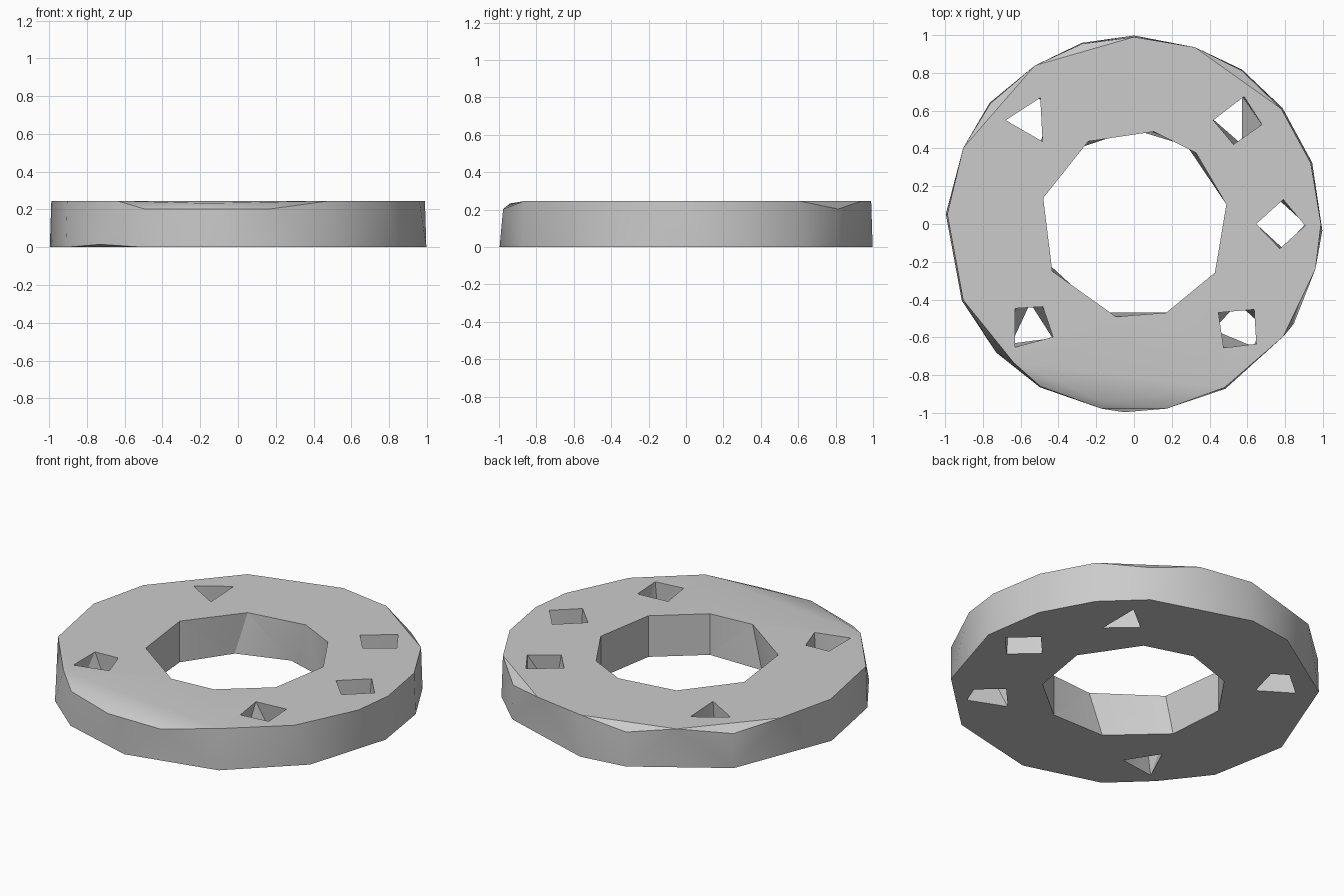
import bpy
import bmesh
from math import cos, sin, radians

default_cube = bpy.data.objects.get("Cube")
if default_cube:
    bpy.data.objects.remove(default_cube, do_unlink=True)

HEIGHT = 0.245
RIM_RADIUS = 0.998
BORE_RADIUS = 0.5
HOLE_RADIUS = 0.13
HOLE_CIRCLE = 0.777
OVERLAP = 0.001


def circle_points(angles, radius, z, centre=(0, 0)):
    """Points at the given angles (degrees) of a horizontal circle."""
    return [(centre[0] + radius * cos(radians(a)),
             centre[1] + radius * sin(radians(a)), z) for a in angles]


def hull_object(name, points):
    """Closed convex solid wrapped around the points, with flat areas merged."""
    bm = bmesh.new()
    for point in points:
        bm.verts.new(point)
    result = bmesh.ops.convex_hull(bm, input=bm.verts[:])
    loose = {item for item in result["geom_interior"] + result["geom_unused"]
             if isinstance(item, bmesh.types.BMVert)}
    bmesh.ops.delete(bm, geom=list(loose), context="VERTS")
    bmesh.ops.dissolve_limit(bm, angle_limit=radians(0.5),
                             verts=bm.verts[:], edges=bm.edges[:])
    bmesh.ops.recalc_face_normals(bm, faces=bm.faces[:])
    mesh = bpy.data.meshes.new(name)
    bm.to_mesh(mesh)
    bm.free()
    obj = bpy.data.objects.new(name, mesh)
    bpy.context.collection.objects.link(obj)
    return obj


def cutter(name, top_angles, bottom_angles, radius, centre=(0, 0)):
    """Faceted plug whose top and bottom outlines may differ."""
    obj = hull_object(
        name,
        circle_points(top_angles, radius, HEIGHT + OVERLAP, centre)
        + circle_points(bottom_angles, radius, -OVERLAP, centre))
    obj.hide_render = True
    return obj


# Faceted disc with partly chamfered upper rim
bottom_rim = [19, 38, 55, 90, 106, 140, 177, 204, 240, 267, 299, 328, 358]
top_rim = [0, 19, 38, 71, 90, 122, 156, 177, 204, 299, 323, 346]
chamfer_rim = [55, 106, 140, 240, 260, 280]
disc_points = (
    circle_points(bottom_rim, RIM_RADIUS, 0)
    + circle_points([223], RIM_RADIUS, 0.015)
    + circle_points(chamfer_rim, RIM_RADIUS - 0.005, 0.203)
    + circle_points([260], 0.955, 0.233)
    + circle_points([229], 0.972, HEIGHT)
    + circle_points(top_rim, RIM_RADIUS - 0.008, HEIGHT))
disc = hull_object("ring_plate", disc_points)

# Central bore
cutters = [cutter("bore_cutter",
                  [12, 49, 78, 119, 164, 210, 259, 290, 329],
                  [12, 56, 90, 127, 164, 205, 250, 290, 329],
                  BORE_RADIUS)]

# Five bolt holes: place around the ring, top corners, bottom corners
holes = [
    (0, [84, 180, 268, 356], [0, 95, 180, 275]),
    (45, [75, 180, 260, 350], [80, 178, 280]),
    (135, [66, 180, 300], [35, 80, 180, 295]),
    (225, [59, 128, 232, 338], [90, 220, 335]),
    (315, [48, 142, 235, 319], [5, 90, 185, 310]),
]
for azimuth, top_corners, bottom_corners in holes:
    centre = circle_points([azimuth], HOLE_CIRCLE, 0)[0][:2]
    cutters.append(cutter("bolt_hole_cutter", top_corners, bottom_corners,
                          HOLE_RADIUS, centre))

# Cut the openings and bake the result
for tool in cutters:
    cut = disc.modifiers.new("cut", "BOOLEAN")
    cut.operation = "DIFFERENCE"
    cut.solver = "EXACT"
    cut.object = tool
bpy.context.view_layer.update()
evaluated = disc.evaluated_get(bpy.context.evaluated_depsgraph_get())
baked = bpy.data.meshes.new_from_object(evaluated)
disc.modifiers.clear()
disc.data = baked
for tool in cutters:
    bpy.data.objects.remove(tool, do_unlink=True)

# Plain grey finish
grey = bpy.data.materials.new("plain_grey")
grey.use_nodes = True
colour = (0.6, 0.6, 0.6, 1)
grey.diffuse_color = colour
grey.node_tree.nodes["Principled BSDF"].inputs["Base Color"].default_value = colour
disc.data.materials.clear()
disc.data.materials.append(grey)

# Smooth rim with sharp borders
bpy.ops.object.select_all(action="DESELECT")
disc.select_set(True)
bpy.context.view_layer.objects.active = disc
bpy.ops.object.shade_smooth_by_angle(angle=radians(30))
